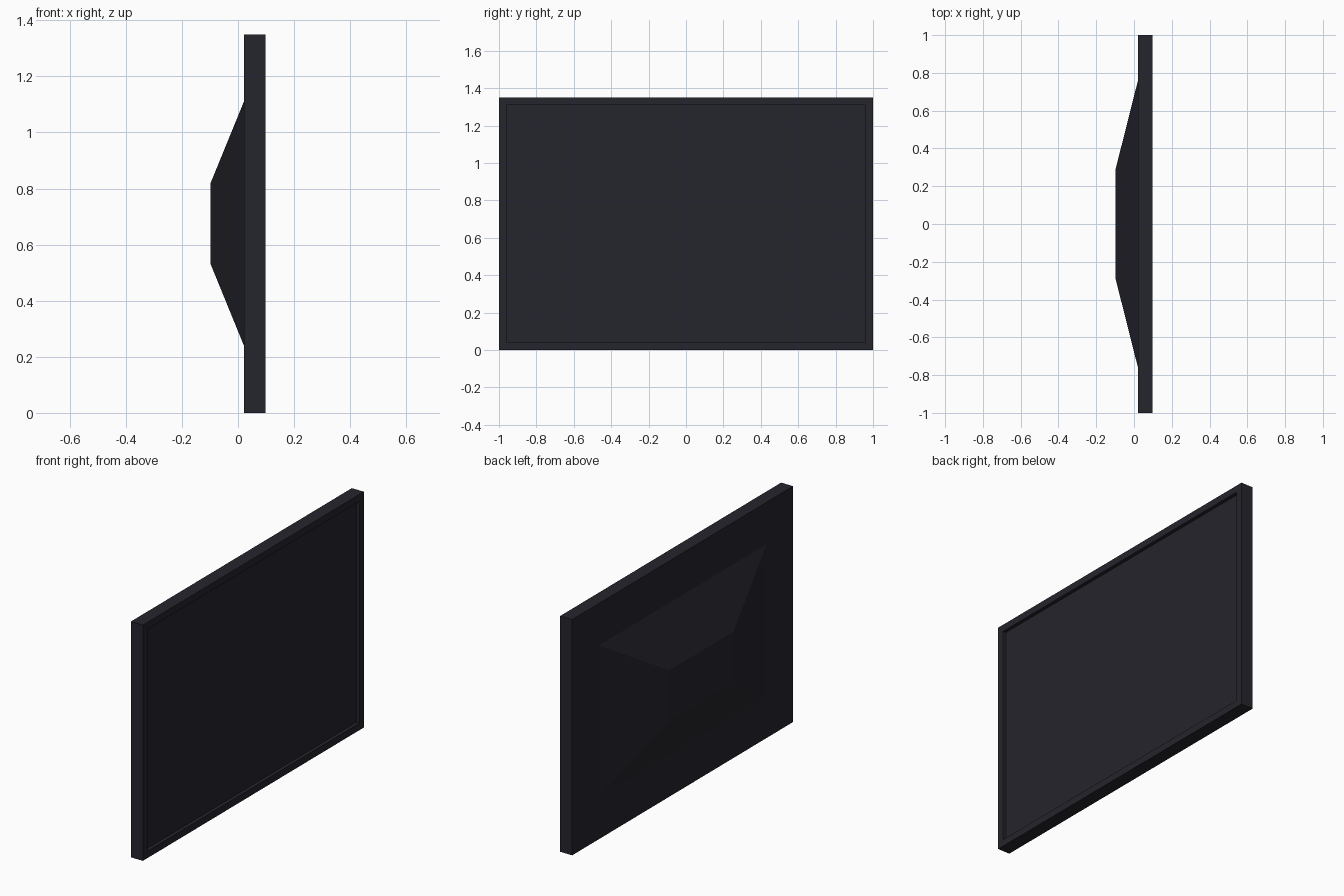
import bpy
import bmesh
from mathutils import Vector

cube = bpy.data.objects.get("Cube")
if cube:
    bpy.data.objects.remove(cube, do_unlink=True)

HEIGHT, MID_Z = 1.35, 0.675
FRONT_X, BACK_X, HOUSING_X = 0.0975, 0.021, -0.0975
BORDER, RECESS = 0.04, 0.02

# Dark plastic used everywhere
plastic = bpy.data.materials.new("dark_plastic")
plastic.use_nodes = True
colour = (0.0185, 0.018, 0.026, 1)
plastic.diffuse_color = colour
plastic.node_tree.nodes["Principled BSDF"].inputs["Base Color"].default_value = colour


def add_object(name, bm):
    bmesh.ops.recalc_face_normals(bm, faces=bm.faces)
    mesh = bpy.data.meshes.new(name)
    bm.to_mesh(mesh)
    bm.free()
    mesh.materials.append(plastic)
    obj = bpy.data.objects.new(name, mesh)
    bpy.context.collection.objects.link(obj)
    return obj


def slab(x_back, x_front, back_size, front_size):
    """Block along x whose two ends may differ in (y, z) size."""
    bm = bmesh.new()
    bmesh.ops.create_cube(bm, size=1)
    for v in bm.verts:
        width, height = front_size if v.co.x > 0 else back_size
        x = x_front if v.co.x > 0 else x_back
        v.co = Vector((x, v.co.y * width, MID_Z + v.co.z * height))
    bm.normal_update()
    return bm


def end_face(bm, direction):
    return max(bm.faces, key=lambda f: f.normal.x * direction)


# Flat panel with a recessed screen inside a thin bezel
bm = slab(BACK_X, FRONT_X, (2, HEIGHT), (2, HEIGHT))
screen = end_face(bm, 1)
bmesh.ops.inset_region(bm, faces=[screen], thickness=BORDER, use_even_offset=True)
# Straight recess walls
walls = bmesh.ops.extrude_discrete_faces(bm, faces=[screen])["faces"]
bmesh.ops.translate(bm, verts=walls[0].verts, vec=(-RECESS, 0, 0))
add_object("screen_panel", bm)

# Tapered housing on the rear, open where it meets the panel
bm = slab(HOUSING_X, BACK_X, (0.58, 0.29), (1.52, 0.87))
bmesh.ops.recalc_face_normals(bm, faces=bm.faces)
base = end_face(bm, 1)
bmesh.ops.delete(bm, geom=[base], context="FACES_ONLY")
housing = add_object("rear_housing", bm)

# Make the open shell face outwards
if min(housing.data.polygons, key=lambda p: p.center.x).normal.x > 0:
    housing.data.flip_normals()
